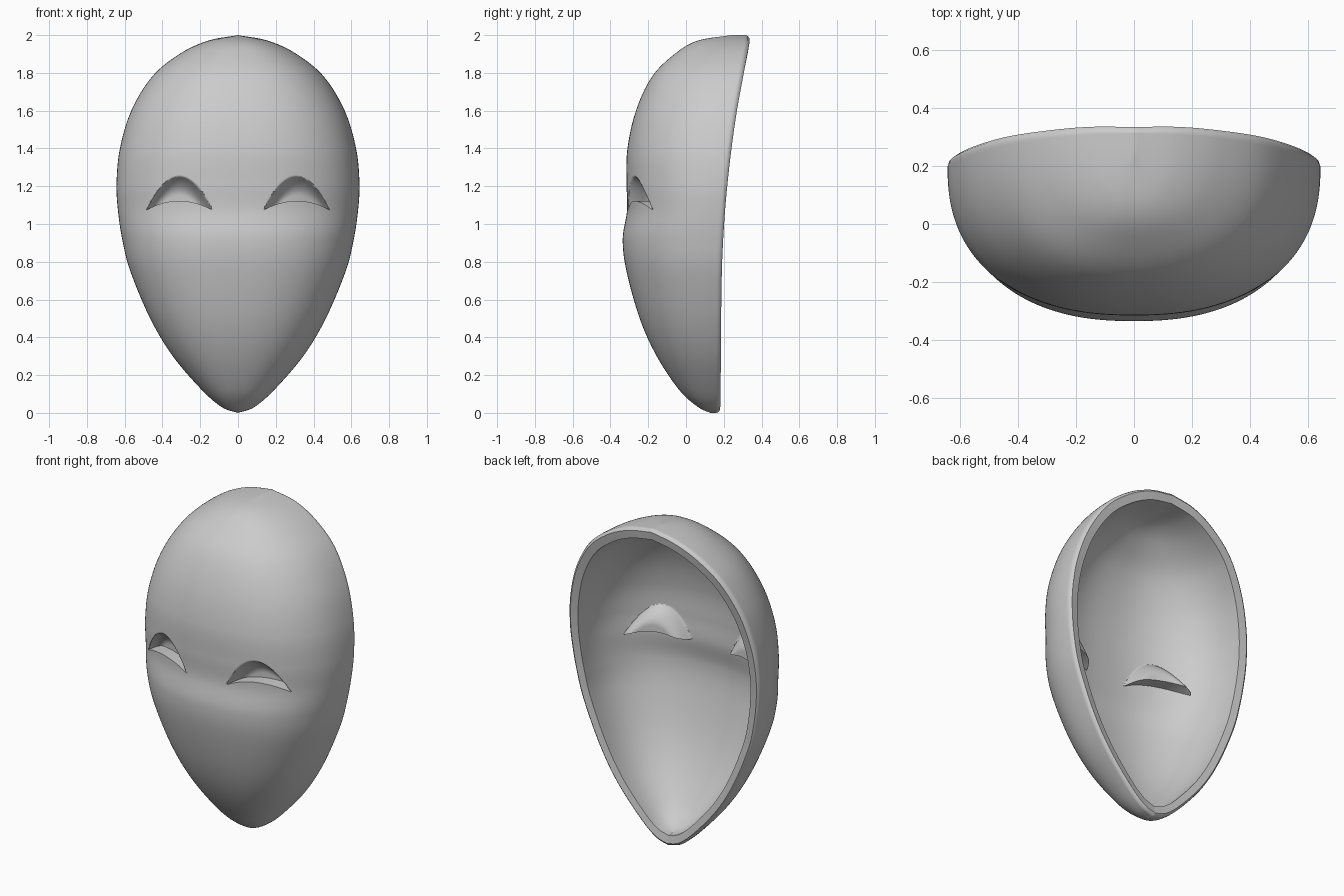
import bpy, bmesh, math

if "Cube" in bpy.data.objects:
    bpy.data.objects.remove(bpy.data.objects["Cube"])

# Profile stations, chin to crown: height, half width, front y, rim y
STATIONS = [
    (0.00, 0.000, 0.130, 0.180), (0.03, 0.085, 0.065, 0.182),
    (0.12, 0.190, -0.035, 0.183), (0.30, 0.345, -0.155, 0.185),
    (0.50, 0.465, -0.245, 0.186), (0.75, 0.570, -0.315, 0.190),
    (0.92, 0.613, -0.335, 0.197), (1.075, 0.636, -0.312, 0.207),
    (1.22, 0.643, -0.315, 0.220), (1.40, 0.625, -0.310, 0.240),
    (1.60, 0.565, -0.265, 0.268), (1.78, 0.455, -0.180, 0.300),
    (1.90, 0.310, -0.060, 0.322), (1.97, 0.160, 0.060, 0.335),
    (2.00, 0.000, 0.240, 0.335)]
EYE = 7            # station where the lower eyelid starts
COLS = 240
POWER = 2 / 2.35   # roundness of the horizontal section


def station(s):
    """Catmull-Rom interpolation of the profile table."""
    last = len(STATIONS) - 1
    i = max(0, min(int(s), last - 1))
    t = s - i
    b, c = STATIONS[i], STATIONS[i + 1]
    a = STATIONS[i - 1] if i > 0 else [2 * p - q for p, q in zip(b, c)]
    d = STATIONS[i + 2] if i + 2 <= last else [2 * q - p for p, q in zip(b, c)]
    return [0.5 * (2 * q + (r - p) * t + (2 * p - 5 * q + 4 * r - u) * t * t
                   + (3 * q - p - 3 * r + u) * t ** 3)
            for p, q, r, u in zip(a, b, c, d)]


def steps(a, b, n):
    return [a + (b - a) * i / n for i in range(n + 1)]


# Rows below and above the eyelid edge; the shared row is doubled for the ledge
ROWS = [(s, False) for s in steps(0, EYE, 80)]
ROWS += [(s, True) for s in steps(EYE, EYE + 2, 50)]
ROWS += [(s, True) for s in steps(EYE + 2, len(STATIONS) - 1, 50)[1:]]


def eye_hump(x):
    e = (abs(x) - 0.31) / 0.172
    return max(0.0, 1 - e * e)


def shell(bm, sx, sz, z0, sy):
    """Grid of vertices for one skin of the mask."""
    grid = []
    for s, above in ROWS:
        w0 = station(s)[1]
        row = []
        for c in range(COLS + 1):
            a = math.pi * c / COLS
            co = math.cos(a)
            u = math.copysign(abs(co) ** POWER, co)
            depth = max(0.0, math.sin(a)) ** POWER
            # bend the rows along the curved lower eyelid
            hump = eye_hump(u * w0 * sx)
            s2 = s + 0.33 * hump * math.exp(-(s - EYE) ** 2)
            z, w, f, r = station(s2)
            x, y = u * w * sx, r - 0.02 - (r - 0.02 - f) * depth * sy
            z = z0 + z * sz
            # smiling eye pocket, deepest at the lower lid
            if above and hump > 0:
                g = min(1, max(0, (1.075 + 0.178 * hump - z) / 0.1))
                y += 0.08 * (1 - (1 - g) ** 2)
            row.append(bm.verts.new((x, y, z)))
        grid.append(row)
    for lo, hi in zip(grid, grid[1:]):
        for c in range(COLS):
            bm.faces.new((lo[c], lo[c + 1], hi[c + 1], hi[c]))
    return grid


bm = bmesh.new()
outer = shell(bm, 1, 1, 0, 1)
inner = shell(bm, 0.905, 0.935, 0.065, 0.89)

# Rounded rim joining the two skins
for col in (0, COLS):
    prev = None
    for ro, ri in zip(outer, inner):
        a, b = ro[col], ri[col]
        mids = []
        for t, dy in ((0.07, 0.012), (0.25, 0.02)):
            p = a.co.lerp(b.co, t)
            p.y = a.co.y + (b.co.y - a.co.y) * t + dy
            mids.append(bm.verts.new(p))
        b.co.y += 0.012
        chain = [a] + mids + [b]
        if prev:
            for k in range(3):
                bm.faces.new((prev[k], prev[k + 1], chain[k + 1], chain[k]))
        prev = chain

bmesh.ops.remove_doubles(bm, verts=bm.verts, dist=0.00005)
bmesh.ops.recalc_face_normals(bm, faces=bm.faces)
mesh = bpy.data.meshes.new("face_mask")
bm.to_mesh(mesh)
bm.free()
mask = bpy.data.objects.new("face_mask", mesh)
bpy.context.collection.objects.link(mask)
bpy.context.view_layer.objects.active = mask
mask.select_set(True)
bpy.ops.object.shade_smooth_by_angle(angle=math.radians(40))
